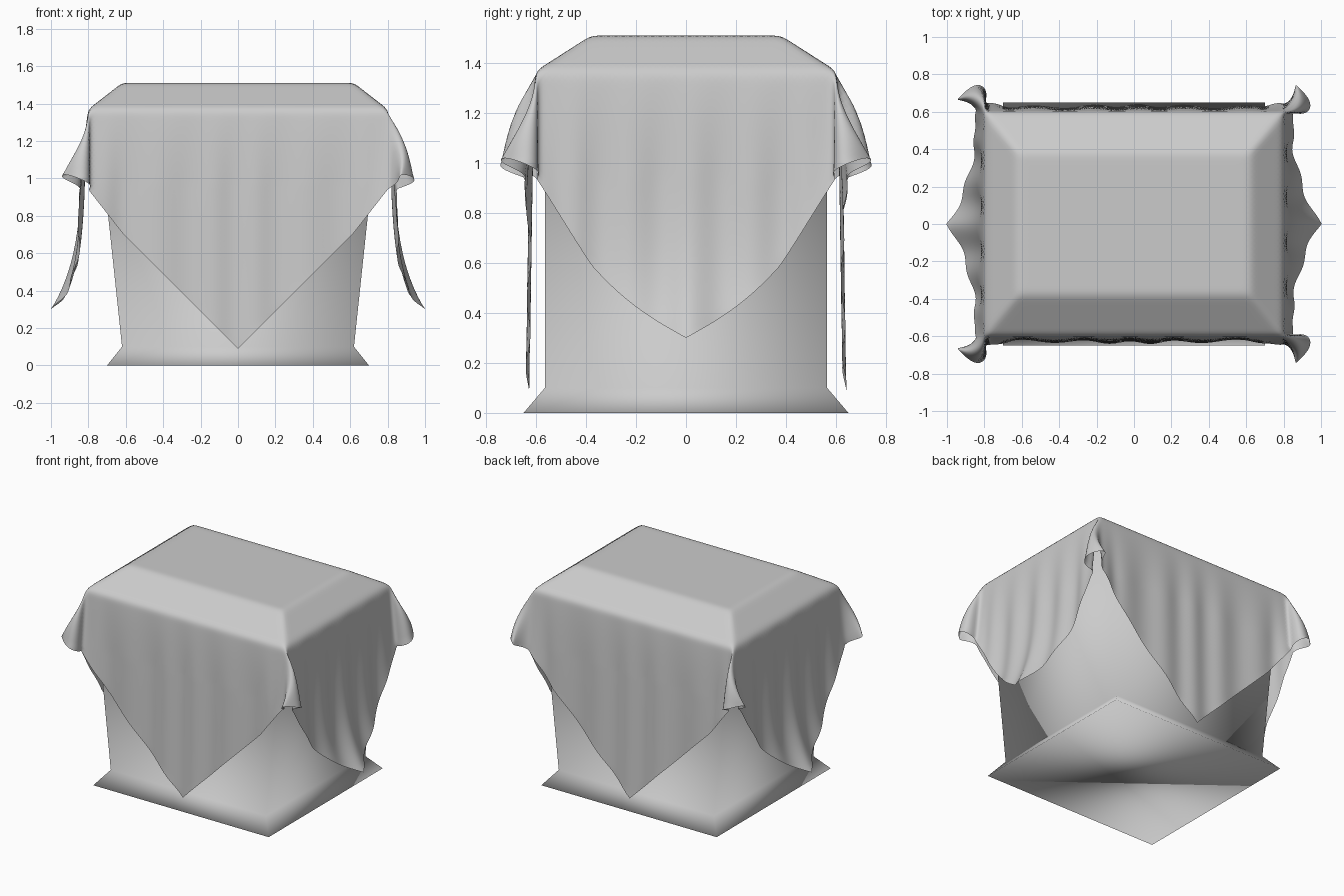
import bpy, bmesh
from math import sin, cos, pi, exp, hypot, atan2

if "Cube" in bpy.data.objects:
    bpy.data.objects.remove(bpy.data.objects["Cube"])


def finish(bm, name):
    bmesh.ops.recalc_face_normals(bm, faces=bm.faces)
    for f in bm.faces:
        f.smooth = True
    mesh = bpy.data.meshes.new(name)
    bm.to_mesh(mesh)
    bm.free()
    obj = bpy.data.objects.new(name, mesh)
    bpy.context.collection.objects.link(obj)
    return obj


# Pedestal: stacked rectangular rings (half width, half depth, height)
rings = [(.70, .65, 0), (.62, .565, .10), (.745, .565, 1.28),
         (.785, .585, 1.355), (.61, .37, 1.495)]
bm = bmesh.new()
loops = [[bm.verts.new((sx * w, sy * d, z))
          for sx, sy in ((-1, -1), (1, -1), (1, 1), (-1, 1))]
         for w, d, z in rings]
for lo, hi in zip(loops, loops[1:]):
    for i in range(4):
        j = (i + 1) % 4
        bm.faces.new((lo[i], lo[j], hi[j], hi[i]))
bm.faces.new(loops[0][::-1])
bm.faces.new(loops[-1])
finish(bm, "pedestal")

# Cloth: a square turned 45 degrees, laid over the bevelled top
TOP, RIM = 1.51, 1.37
REACH = 1.92
RIM_U, RIM_V = .85, .64
CURL = .07


def across(s, flat, rim_s, rim):
    """Horizontal position and height after running s over the top."""
    if s < flat:
        return s, TOP
    if s < rim_s:
        k = (s - flat) / (rim_s - flat)
        return flat + k * (rim - flat), TOP + k * (RIM - TOP)
    return rim, RIM - (s - rim_s)


def drape(u, v):
    sx, sy = (1 if u >= 0 else -1), (1 if v >= 0 else -1)
    au, av = abs(u), abs(v)
    a, b = au - RIM_U, av - RIM_V
    x, zx = across(au, .62, RIM_U, .80)
    y, zy = across(av, .38, RIM_V, .60)
    z = min(zx, zy)
    if a > 0 and b > 0:
        # gathered corner ear, curling round on itself
        r, t = hypot(a, b), atan2(b, a) / (pi / 2)
        w = sin(pi * t)
        tilt = .45 * w
        length = r * (1 + .28 * w)
        arc = length * sin(tilt) / CURL
        along, side = CURL * sin(arc), CURL * (1 - cos(arc)) * sx
        start = pi / 4 - sx * 1.0
        q = .1 * r * sin(2 * pi * t)
        x += along * cos(start) - side * sin(start) + q + .1 * r * (1 - t)
        y += along * sin(start) + side * cos(start) - q + .1 * r * t
        z = RIM - length * cos(tilt)
    elif b > 0:
        # front and back hang
        near = exp(-(a / .12) ** 2)
        y += .1 * b * near + (1 - near) * (
            .022 * (1 - exp(-5 * b))
            + .008 * min(1, 2.5 * b) * sin(23 * u + sy + .8 * sin(7 * u)))
        y += .008 * b * b
    elif a > 0:
        # side hang, flaring at the tip
        near = exp(-(b / .12) ** 2)
        x += .1 * a * near + (1 - near) * (
            .03 * (1 - exp(-5 * a))
            + .010 * min(1, 2.5 * a) * sin(sx * 26 * v + 1))
        x += .165 * (a / 1.07) ** 4
        z -= .13 * min(a, .7) * sin(pi * av / RIM_V)
    return sx * x, sy * y, z


N = 130
bm = bmesh.new()
grid = []
for i in range(N + 1):
    p = (2 * i / N - 1) * REACH
    row = []
    for j in range(N + 1):
        q = (2 * j / N - 1) * REACH
        row.append(bm.verts.new(drape((p + q) / 2, (p - q) / 2)))
    grid.append(row)
for i in range(N):
    for j in range(N):
        bm.faces.new((grid[i][j], grid[i][j + 1],
                      grid[i + 1][j + 1], grid[i + 1][j]))
# soften the creases
inner = [v for v in bm.verts if not v.is_boundary]
for _ in range(3):
    bmesh.ops.smooth_vert(bm, verts=inner, factor=.5,
                          use_axis_x=True, use_axis_y=True, use_axis_z=True)
finish(bm, "draped_cloth")
